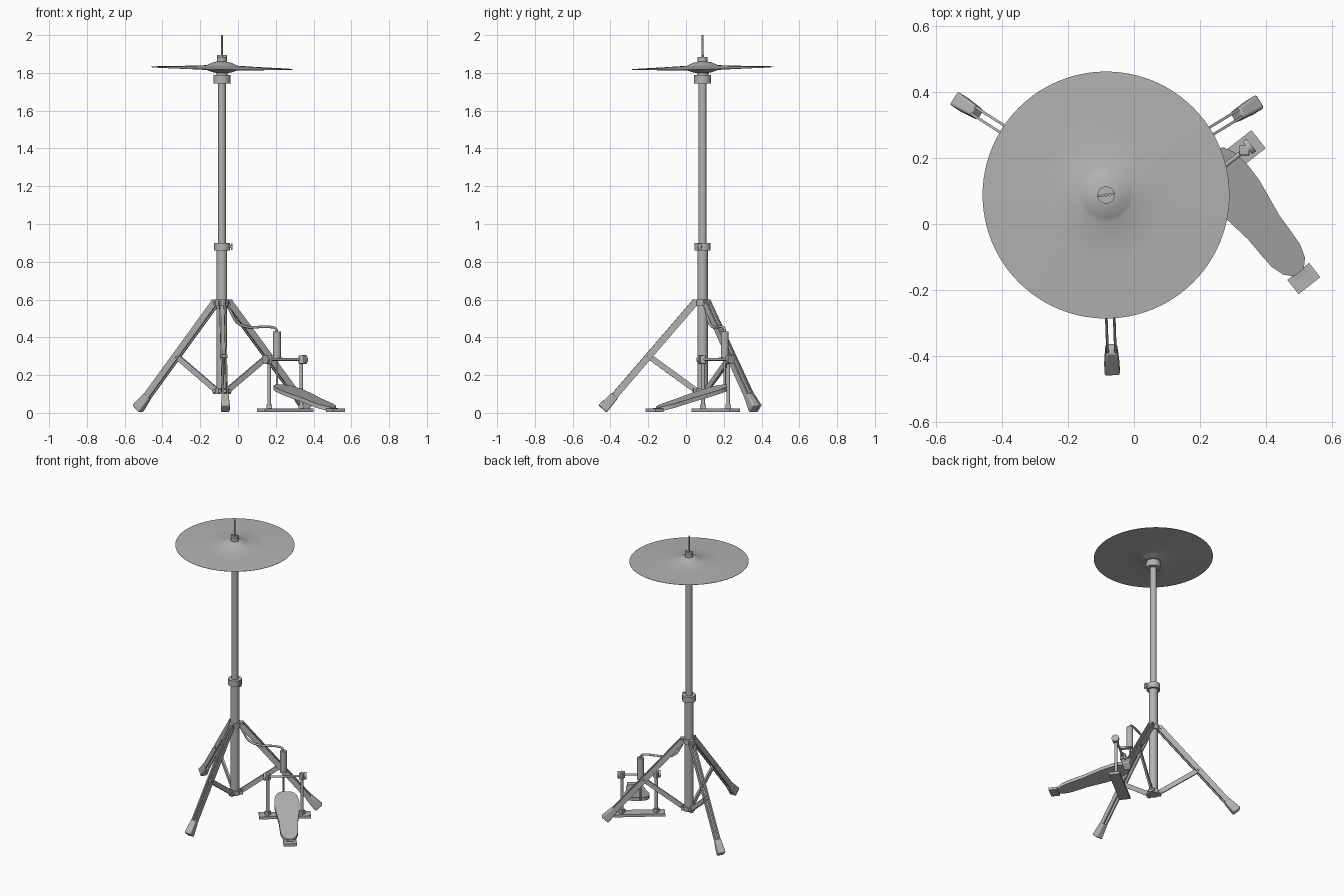
import bpy, bmesh, math
from mathutils import Vector, Matrix

if "Cube" in bpy.data.objects:
    bpy.data.objects.remove(bpy.data.objects["Cube"], do_unlink=True)

metal = bpy.data.materials.new("grey_metal")
metal.use_nodes = True
GREY = (0.45, 0.45, 0.45, 1)
metal.diffuse_color = GREY
metal.node_tree.nodes["Principled BSDF"].inputs["Base Color"].default_value = GREY

parts = []
UP = Vector((0, 0, 1))
AXIS = Vector((-0.085, 0.088, 0))


def finish(name, bm):
    bmesh.ops.recalc_face_normals(bm, faces=bm.faces)
    mesh = bpy.data.meshes.new(name)
    bm.to_mesh(mesh)
    bm.free()
    mesh.materials.append(metal)
    ob = bpy.data.objects.new(name, mesh)
    bpy.context.collection.objects.link(ob)
    parts.append(ob)
    return ob


def frame(a, b):
    """Matrix with z along a-b, x horizontal, placed at the midpoint."""
    d = (b - a).normalized()
    side = d.cross(UP)
    side = side.normalized() if side.length > 1e-4 else Vector((1, 0, 0))
    rot = Matrix((side, d.cross(side), d)).transposed().to_4x4()
    return Matrix.Translation((a + b) / 2) @ rot


def tube(name, a, b, r, segs=24):
    bm = bmesh.new()
    bmesh.ops.create_cone(bm, cap_ends=True, segments=segs, radius1=r, radius2=r,
                          depth=(b - a).length, matrix=frame(a, b))
    return finish(name, bm)


def beam(name, a, b, width, height, taper=1.0, bevel=0.0):
    bm = bmesh.new()
    bmesh.ops.create_cube(bm, size=1)
    for v in bm.verts:
        s = taper if v.co.z < 0 else 1
        v.co = Vector((v.co.x * width * s, v.co.y * height * s, v.co.z * (b - a).length))
    bm.transform(frame(a, b))
    ob = finish(name, bm)
    if bevel:
        mod = ob.modifiers.new("rounding", "BEVEL")
        mod.width, mod.segments = bevel, 3
    return ob


def lathe(name, profile, segs=64):
    bm = bmesh.new()
    verts = [bm.verts.new((r, 0, z)) for r, z in profile]
    edges = [bm.edges.new(p) for p in zip(verts, verts[1:])]
    bmesh.ops.spin(bm, geom=verts + edges, cent=(0, 0, 0), axis=(0, 0, 1),
                   angle=math.tau, steps=segs)
    bmesh.ops.remove_doubles(bm, verts=bm.verts, dist=1e-5)
    return finish(name, bm)


def pole(name, z0, z1, r):
    return tube(name, AXIS + UP * z0, AXIS + UP * z1, r)


# Central column, from the floor hub to the pull rod
pole("lower_tube", 0.1, 0.87, 0.028)
pole("upper_tube", 0.86, 1.76, 0.021)
pole("height_clamp", 0.86, 0.9, 0.043)
pole("brace_hub", 0.1, 0.13, 0.036)
pole("leg_collar", 0.565, 0.6, 0.036)
pole("cymbal_seat", 1.745, 1.79, 0.045)
pole("seat_felt", 1.785, 1.81, 0.03)
pole("clutch", 1.85, 1.885, 0.026)
pole("pull_rod", 1.78, 2.0, 0.005)
wing = Vector((0.027, 0.004, 0))
top = AXIS + UP * 1.89
beam("clutch_wing", top - wing, top + wing, 0.006, 0.01)

# Clamp screw
clamp = AXIS + UP * 0.88
tube("clamp_screw", clamp, clamp + Vector((0.055, -0.015, 0)), 0.008, 12)
beam("clamp_wing", clamp + Vector((0.052, -0.015, -0.018)),
     clamp + Vector((0.052, -0.015, 0.018)), 0.008, 0.018)

# Pair of cymbals, resting slightly tilted
half = [(0, 0.036), (0.025, 0.035), (0.05, 0.029), (0.07, 0.02), (0.083, 0.014),
        (0.2, 0.008), (0.3, 0.004), (0.375, 0.001)]
tilt = Matrix.Translation(AXIS + UP * 1.825) @ Matrix.Rotation(0.02, 4, "X") @ Matrix.Rotation(0.018, 4, "Y")
for name, sign in (("top_cymbal", 1), ("bottom_cymbal", -1)):
    prof = [(r, z * sign * (1 if sign > 0 else 0.75)) for r, z in half]
    inner = [(r, z - sign * 0.001) for r, z in reversed(prof)]
    lathe(name, prof + inner, 96).matrix_world = tilt

# Three folding legs: twin strips, brace, pivots and rubber foot
for label, deg in (("front", -88), ("left", 31.3), ("right", 147.5)):
    out = Vector((math.cos(math.radians(deg)), math.sin(math.radians(deg)), 0))
    side = out.cross(UP)

    def at(r, z):
        return AXIS + out * r + UP * z

    for s in (-1, 1):
        off = side * 0.012 * s
        beam(label + "_leg_strip", at(0.04, 0.585) + off, at(0.49, 0.063) + off, 0.008, 0.036)
    beam(label + "_brace", at(0.03, 0.115), at(0.285, 0.3), 0.012, 0.03)
    beam(label + "_leg_lug", at(0.02, 0.583), at(0.055, 0.583), 0.03, 0.034)
    beam(label + "_hub_lug", at(0.02, 0.115), at(0.05, 0.115), 0.022, 0.032)
    for name, r, z in (("leg_pin", 0.045, 0.583), ("brace_pin", 0.285, 0.3), ("hub_pin", 0.04, 0.115)):
        tube(label + "_" + name, at(r, z) - side * 0.019, at(r, z) + side * 0.019, 0.009, 12)
    beam(label + "_foot", at(0.465, 0.092), at(0.53, 0.021), 0.048, 0.058, 0.75, 0.008)

# Pedal frame: u runs across the pedal, v from its toe end to its heel
u = Vector((0.787, 0.617, 0))
v = Vector((0.617, -0.787, 0))
BASE = Vector((0.25, 0.157, 0))


def ped(s, w, z):
    return BASE + v * s + u * w + UP * z


beam("base_plate", ped(0, -0.163, 0.013), ped(0, 0.163, 0.013), 0.07, 0.018)
beam("heel_plate", ped(0.418, -0.032, 0.013), ped(0.418, 0.052, 0.013), 0.055, 0.018)
tube("axle", ped(0, -0.13, 0.283), ped(0, 0.13, 0.283), 0.007, 16)
for label, w in (("right", -0.108), ("left", 0.108)):
    tube(label + "_post", ped(0, w, 0.02), ped(0, w, 0.28), 0.01, 16)
    beam(label + "_post_socket", ped(0, w, 0.02), ped(0, w, 0.045), 0.03, 0.03)
    beam(label + "_bearing", ped(0, w, 0.26), ped(0, w, 0.305), 0.03, 0.03, bevel=0.004)
    out = math.copysign(1, w)
    tube(label + "_axle_knob", ped(0, w + out * 0.012, 0.283), ped(0, w + out * 0.027, 0.283), 0.024, 20)

# Foot board: shoe-shaped outline sloping down to the heel
outline = [(-0.06, 0.03), (-0.045, 0.055), (-0.01, 0.072), (0.04, 0.079), (0.1, 0.078),
           (0.16, 0.069), (0.22, 0.06), (0.28, 0.058), (0.33, 0.055), (0.37, 0.042), (0.395, 0.018)]
loop = outline + [(s, -w) for s, w in reversed(outline)]
bm = bmesh.new()
face = bm.faces.new([bm.verts.new(ped(s, w + 0.01, 0.125 - 0.26 * (s + 0.05))) for s, w in loop])
res = bmesh.ops.extrude_face_region(bm, geom=[face])
bmesh.ops.translate(bm, vec=UP * 0.022, verts=[g for g in res["geom"] if isinstance(g, bmesh.types.BMVert)])
finish("foot_board", bm)
beam("heel_hinge", ped(0.37, 0.01, 0.022), ped(0.41, 0.01, 0.018), 0.045, 0.014)

# Spring housing and its pull link down to the foot board
spring = Vector((0.206, 0.205, 0))
tube("spring_housing", spring + UP * 0.28, spring + UP * 0.43, 0.021)
tube("pull_link", spring + UP * 0.13, spring + UP * 0.29, 0.006, 12)
beam("axle_arm", spring + UP * 0.285, ped(0, 0, 0.283), 0.018, 0.016)

# Bent linkage rod from the column to the spring housing
path = [(-0.06, 0.1, 0.59), (-0.035, 0.11, 0.53), (0.0, 0.124, 0.475), (0.05, 0.143, 0.455),
        (0.12, 0.172, 0.455), (0.17, 0.192, 0.455), (0.2, 0.203, 0.445), (0.206, 0.205, 0.42)]
curve = bpy.data.curves.new("linkage_rod", "CURVE")
curve.dimensions = "3D"
curve.bevel_depth, curve.bevel_resolution, curve.resolution_u = 0.007, 3, 6
curve.use_fill_caps = True
spline = curve.splines.new("BEZIER")
spline.bezier_points.add(len(path) - 1)
for p, co in zip(spline.bezier_points, path):
    p.co = co
    p.handle_left_type = p.handle_right_type = "AUTO"
curve.materials.append(metal)
bpy.context.collection.objects.link(bpy.data.objects.new("linkage_rod", curve))

# Smooth round parts, keeping sharp edges
bpy.ops.object.select_all(action="DESELECT")
for ob in parts:
    ob.select_set(True)
bpy.context.view_layer.objects.active = parts[0]
bpy.ops.object.shade_smooth_by_angle(angle=math.radians(35))
